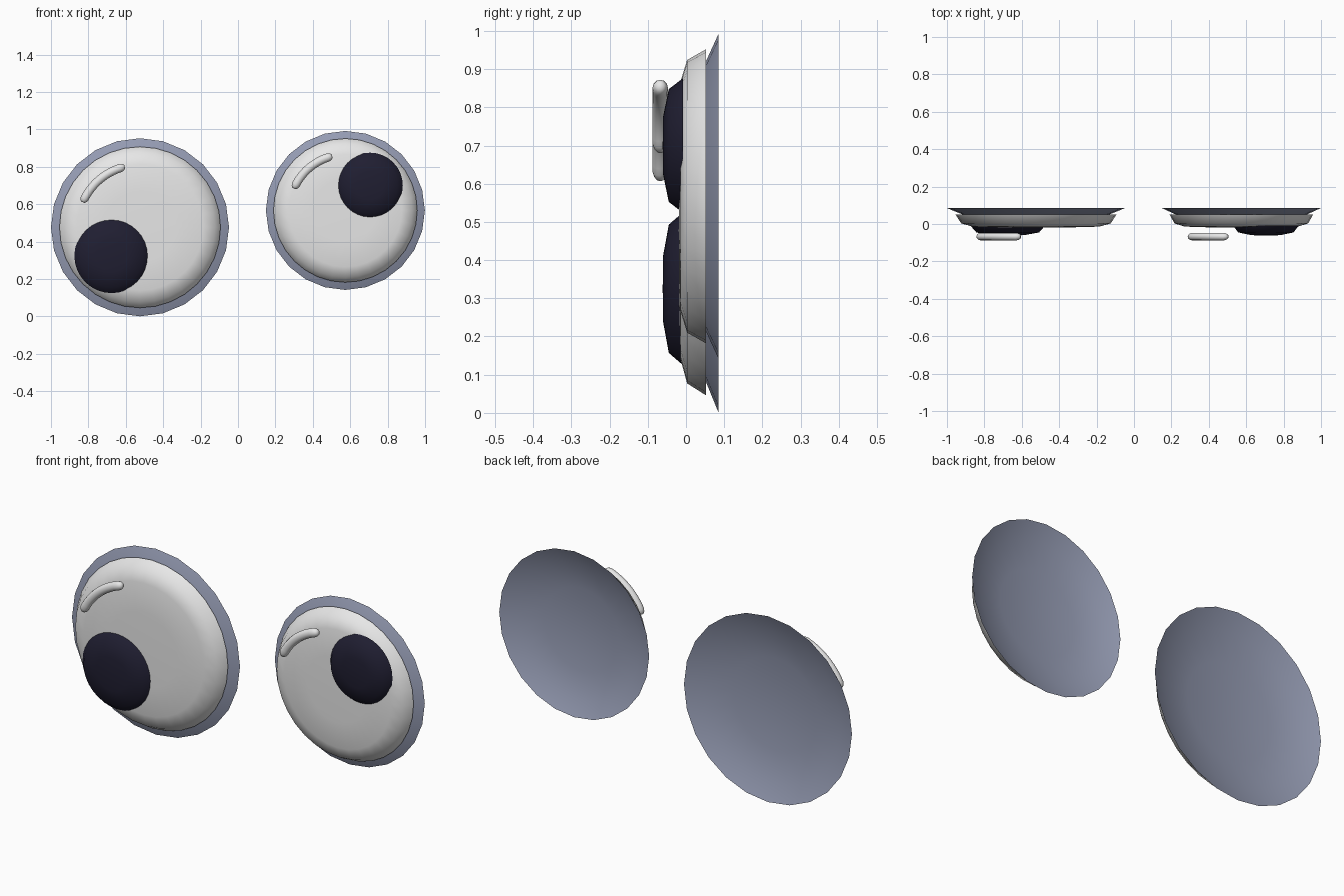
import bpy, bmesh, math
from mathutils import Vector

if "Cube" in bpy.data.objects:
    bpy.data.objects.remove(bpy.data.objects["Cube"])


def material(name, rgb):
    m = bpy.data.materials.new(name)
    m.diffuse_color = (*rgb, 1.0)
    m.use_nodes = True
    m.node_tree.nodes["Principled BSDF"].inputs["Base Color"].default_value = m.diffuse_color
    return m


RIM = material("blue grey", (0.30, 0.33, 0.45))
WHITE = material("eye white", (0.84, 0.84, 0.84))
DARK = material("dark navy", (0.014, 0.013, 0.031))
SHINE = material("shine white", (0.9, 0.9, 0.9))


def loft(name, rings, mat, tip=None):
    """Skin equal-sized rings; close both ends, or only the front with a tip point."""
    bm = bmesh.new()
    loops = [[bm.verts.new(p) for p in ring] for ring in rings]
    n = len(loops[0])
    for a, b in zip(loops, loops[1:]):
        for i in range(n):
            j = (i + 1) % n
            bm.faces.new((a[i], a[j], b[j], b[i]))
    if tip:
        t = bm.verts.new(tip)
        for i in range(n):
            bm.faces.new((loops[-1][i], loops[-1][(i + 1) % n], t))
    else:
        bm.faces.new(loops[0])
        bm.faces.new(loops[-1])
    bmesh.ops.recalc_face_normals(bm, faces=bm.faces)
    if tip and t.link_faces[0].normal.y > 0:
        bmesh.ops.reverse_faces(bm, faces=bm.faces)
    for f in bm.faces:
        f.smooth = True
    me = bpy.data.meshes.new(name)
    bm.to_mesh(me)
    bm.free()
    me.materials.append(mat)
    ob = bpy.data.objects.new(name, me)
    bpy.context.collection.objects.link(ob)
    return ob


def dome(name, cx, cz, profile, tip_y, sides, mat):
    """Shallow open bowl bulging to -y; profile is (radius, y) from back to front."""
    rings = [[(cx + r * math.cos(math.tau * i / sides), y,
               cz + r * math.sin(math.tau * i / sides)) for i in range(sides)]
             for r, y in profile]
    return loft(name, rings, mat, (cx, tip_y, cz))


def shine(name, cx, cz, radius, a0, a1, mat):
    """Curved bar with rounded ends, concentric with the eye."""
    tube, y, sides, steps = 0.0225, -0.0675, 12, 12
    cap = tube / radius
    stops = [(a0 - cap, 0.45), (a0 - cap * 0.6, 0.8)]
    stops += [(a0 + (a1 - a0) * i / steps, 1.0) for i in range(steps + 1)]
    stops += [(a1 + cap * 0.6, 0.8), (a1 + cap, 0.45)]
    rings = []
    for a, s in stops:
        out = Vector((math.cos(a), 0, math.sin(a)))
        mid = Vector((cx, y, cz)) + out * radius
        rings.append([mid + out * (tube * s * math.cos(math.tau * k / sides))
                      + Vector((0, tube * 0.9 * s * math.sin(math.tau * k / sides), 0))
                      for k in range(sides)])
    return loft(name, rings, mat)


def eye(side, cx, cz, size, px, pz, pr):
    # hollow backing dish flaring towards the back
    dome(side + "_backing", cx, cz,
         [(size, 0.085), (size * 0.82, 0.05), (size * 0.5, 0.022)], 0.012, 24, RIM)
    # eyeball with rounded front
    dome(side + "_eyeball", cx, cz,
         [(size * 0.905, 0.052), (size * 0.84, 0.003), (size * 0.71, -0.014),
          (size * 0.4, -0.018)], -0.019, 32, WHITE)
    # pupil
    dome(side + "_pupil", px, pz,
         [(pr, -0.008), (pr * 0.84, -0.045), (pr * 0.43, -0.06)], -0.061, 32, DARK)
    # reflection bar
    shine(side + "_shine", cx, cz, size * 0.702,
          math.radians(108), math.radians(152.5), SHINE)


eye("left", -0.524, 0.477, 0.476, -0.675, 0.325, 0.2)
eye("right", 0.574, 0.567, 0.425, 0.705, 0.7, 0.176)
